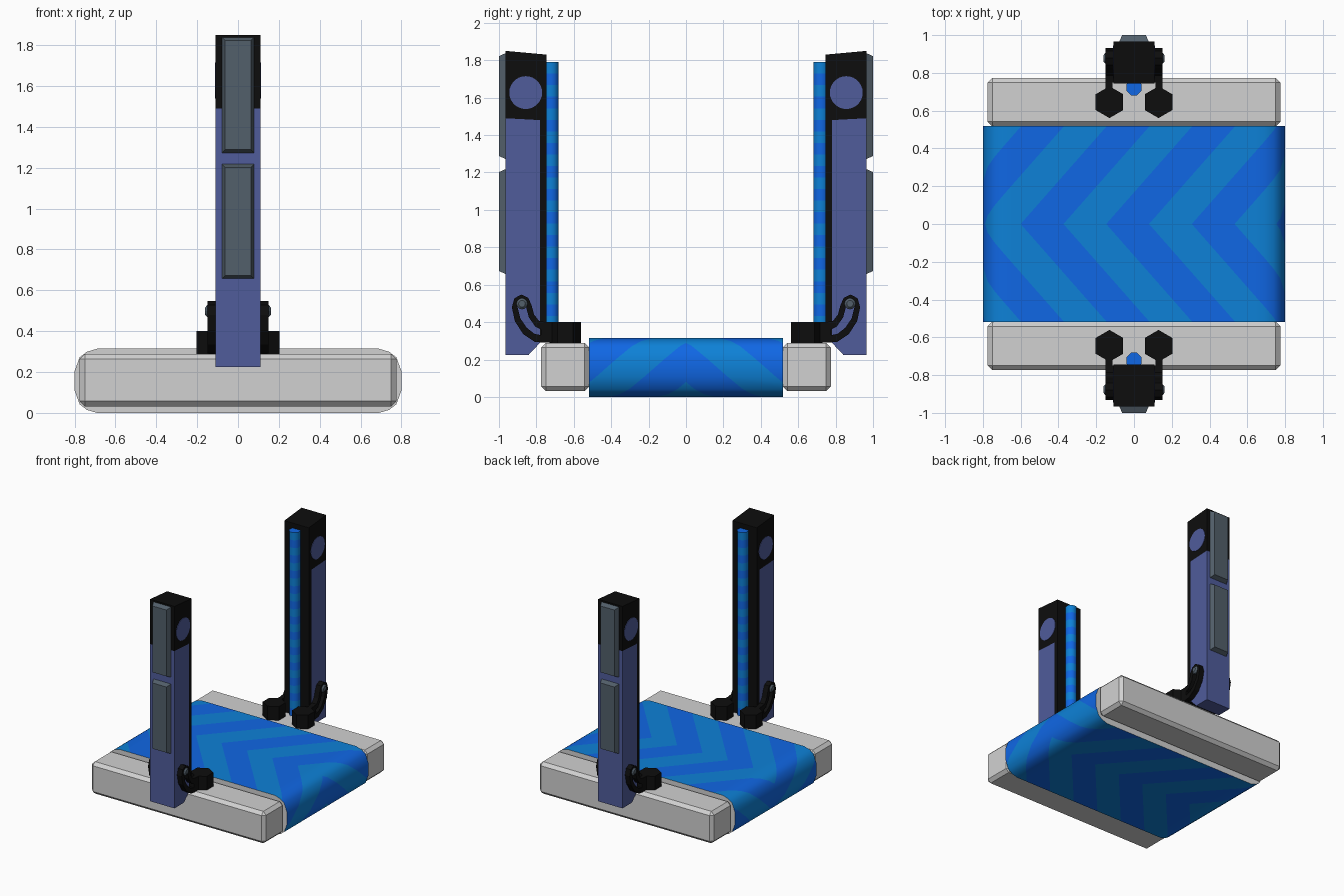
import bpy, bmesh, math
from mathutils import Vector

if "Cube" in bpy.data.objects:
    bpy.data.objects.remove(bpy.data.objects["Cube"])


def mat(name, rgb):
    m = bpy.data.materials.new(name)
    m.diffuse_color = (*rgb, 1)
    m.use_nodes = True
    m.node_tree.nodes["Principled BSDF"].inputs["Base Color"].default_value = m.diffuse_color
    return m


GREY = mat("light_grey", (0.64, 0.64, 0.64))
BLACK = mat("black", (0.004, 0.004, 0.004))
PURPLE = mat("slate_purple", (0.08, 0.107, 0.33))
SLATE = mat("dark_slate", (0.085, 0.115, 0.145))
DARK = mat("deep_blue", (0.005, 0.135, 0.78))
LIGHT = mat("sky_blue", (0.004, 0.22, 0.68))


def finish(name, bm, mats, mirror=""):
    me = bpy.data.meshes.new(name)
    bm.to_mesh(me)
    bm.free()
    ob = bpy.data.objects.new(name, me)
    bpy.context.collection.objects.link(ob)
    for m in mats:
        me.materials.append(m)
    if mirror:
        md = ob.modifiers.new("Mirror", 'MIRROR')
        md.use_axis = ("x" in mirror, "y" in mirror, False)
        md.use_mirror_merge = False
    return ob


def loft(name, rings, mats, mirror="", closed=False, smooth=False):
    """Skin a list of equal-sized rings; material alternates per ring."""
    bm = bmesh.new()
    vs = [[bm.verts.new(p) for p in r] for r in rings]
    n, k = len(vs), len(vs[0])
    for i in range(n if closed else n - 1):
        a, b = vs[i], vs[(i + 1) % n]
        for j in range(k):
            f = bm.faces.new((a[j], a[(j + 1) % k], b[(j + 1) % k], b[j]))
            f.material_index = i % len(mats)
            f.smooth = smooth
    if not closed:
        bm.faces.new(vs[0])
        bm.faces.new(vs[-1])
    bmesh.ops.recalc_face_normals(bm, faces=bm.faces)
    return finish(name, bm, mats, mirror)


def prism_x(name, pts, x0, x1, m, mirror):
    return loft(name, [[(x, y, z) for y, z in pts] for x in (x0, x1)], [m], mirror)


def ngon(n, r, turn=0.0):
    return [(r * math.cos(turn + i * math.tau / n), r * math.sin(turn + i * math.tau / n))
            for i in range(n)]


# conveyor belt: a flat sheet cut into chevrons, then wrapped round the profile
HALF, SLOPE = 0.518, 0.88
end = [(0.64, 0.314), (0.69, 0.314), (0.74, 0.299), (0.775, 0.272), (0.8, 0.205),
       (0.8, 0.11), (0.775, 0.042), (0.74, 0.015), (0.69, 0.0), (0.64, 0.0)]
profile = [Vector(p) for p in end] + [Vector((-x, z)) for x, z in reversed(end)]
profile = profile[-1:] + profile[:-1]
dist = [profile[0].x]
for i, p in enumerate(profile):
    dist.append(dist[-1] + (profile[(i + 1) % len(profile)] - p).length)
length = dist[-1] - dist[0]
stripe = length / 16

bm = bmesh.new()
v = [[bm.verts.new((s, y, 0)) for s in (dist[0], dist[-1])] for y in (-HALF, 0, HALF)]
for a, b in ((0, 1), (1, 2)):
    bm.faces.new((v[a][0], v[a][1], v[b][1], v[b][0]))


def cut(s, slope, side):
    faces = [f for f in bm.faces if side * f.calc_center_median().y > 0 or side == 0]
    geom = set(faces)
    for f in faces:
        geom.update(f.edges)
        geom.update(f.verts)
    bmesh.ops.bisect_plane(bm, geom=list(geom), dist=1e-5, plane_co=(s, 0, 0),
                           plane_no=Vector((1, -slope * side, 0)).normalized())


for i in range(-5, 18):
    for side in (1, -1):
        cut(-0.6 + i * stripe, SLOPE, side)
for s in dist[1:-1]:
    cut(s, 0, 0)
for f in bm.faces:
    c = f.calc_center_median()
    f.material_index = math.floor((c.x - SLOPE * abs(c.y) + 0.6) / stripe) % 2
    f.smooth = True
for w in bm.verts:
    s = w.co.x
    i = 0
    while i < len(profile) - 1 and s > dist[i + 1]:
        i += 1
    p = profile[i].lerp(profile[(i + 1) % len(profile)], (s - dist[i]) / (dist[i + 1] - dist[i]))
    w.co = (p.x, w.co.y, p.y)
bmesh.ops.remove_doubles(bm, verts=bm.verts, dist=1e-4)
finish("conveyor_belt", bm, [DARK, LIGHT])

# grey ends closing the belt
bm = bmesh.new()
bm.faces.new([bm.verts.new((p.x, HALF, p.y)) for p in profile])
bm.normal_update()
if bm.faces[:][0].normal.y < 0:
    bmesh.ops.reverse_faces(bm, faces=bm.faces[:])
finish("belt_end_cap", bm, [GREY], "y")

# side rails with chamfered edges
rail = prism_x("side_rail", [(0.517, 0.032), (0.774, 0.032), (0.774, 0.289), (0.517, 0.289)],
               -0.775, 0.775, GREY, "y")
bev = rail.modifiers.new("Bevel", 'BEVEL')
bev.width, bev.segments = 0.025, 1

# posts: coloured body, black cap with inner liner, round badge discs
W = 0.109
prism_x("post_body", [(0.965, 0.224), (0.965, 1.49), (0.78, 1.48), (0.78, 0.29), (0.842, 0.224)],
        -W, W, PURPLE, "y")
prism_x("post_cap_and_liner", [(0.745, 0.29), (0.78, 0.29), (0.78, 1.48), (0.965, 1.49),
                               (0.965, 1.85), (0.745, 1.83)], -W, W, BLACK, "y")
prism_x("post_disc", [(0.857 + a, 1.627 + b) for a, b in ngon(28, 0.088)],
        W - 0.003, W + 0.003, PURPLE, "xy")

# raised panels on the outer faces
for name, z0, z1 in (("upper_panel", 1.27, 1.84), ("lower_panel", 0.655, 1.22)):
    rings = []
    for y, w, d in ((0.96, 0.08, 0.0), (1.0, 0.063, 0.018)):
        rings.append([(-w, y, z0 + d), (w, y, z0 + d), (w, y, z1 - d), (-w, y, z1 - d)])
    loft(name, rings, [SLATE], "y")

# banded light tubes on the inner faces
BANDS = 24
loft("light_tube", [[(a, 0.722 + b, 0.31 + 1.48 * i / BANDS)
                     for a, b in ngon(8, 0.044, math.pi / 8)] for i in range(BANDS + 1)],
     [DARK, LIGHT], "y", smooth=True)

# slotted bracket arms, their links, hexagonal feet and bolts
outer = [(0.76, 0.29), (0.81, 0.295), (0.87, 0.335), (0.915, 0.405), (0.931, 0.48), (0.917, 0.528),
         (0.88, 0.547), (0.843, 0.53), (0.826, 0.49), (0.812, 0.44), (0.785, 0.405), (0.75, 0.4)]
inner = [(0.775, 0.33), (0.81, 0.337), (0.852, 0.37), (0.886, 0.42), (0.901, 0.48), (0.896, 0.508),
         (0.88, 0.519), (0.864, 0.51), (0.855, 0.48), (0.84, 0.425), (0.805, 0.375), (0.775, 0.36)]
X0, X1 = 0.106, 0.15
loft("bracket_arm", [[(X0, *o), (X1, *o), (X1, *i), (X0, *i)] for o, i in zip(outer, inner)],
     [BLACK], "xy", closed=True)
prism_x("bracket_link", [(0.66, 0.29), (0.776, 0.29), (0.776, 0.4), (0.66, 0.4)],
        0.115, X1, BLACK, "xy")
loft("bracket_foot", [[(0.13 + a, 0.645 + b, z) for a, b in ngon(6, 0.084, math.pi / 6)]
                      for z in (0.285, 0.4)], [BLACK], "xy")
loft("bracket_bolt", [[(x, 0.877 + a, 0.498 + b) for a, b in ngon(12, r)]
                      for x, r in ((0.1, 0.03), (0.15, 0.03), (0.161, 0.018))], [SLATE], "xy")
